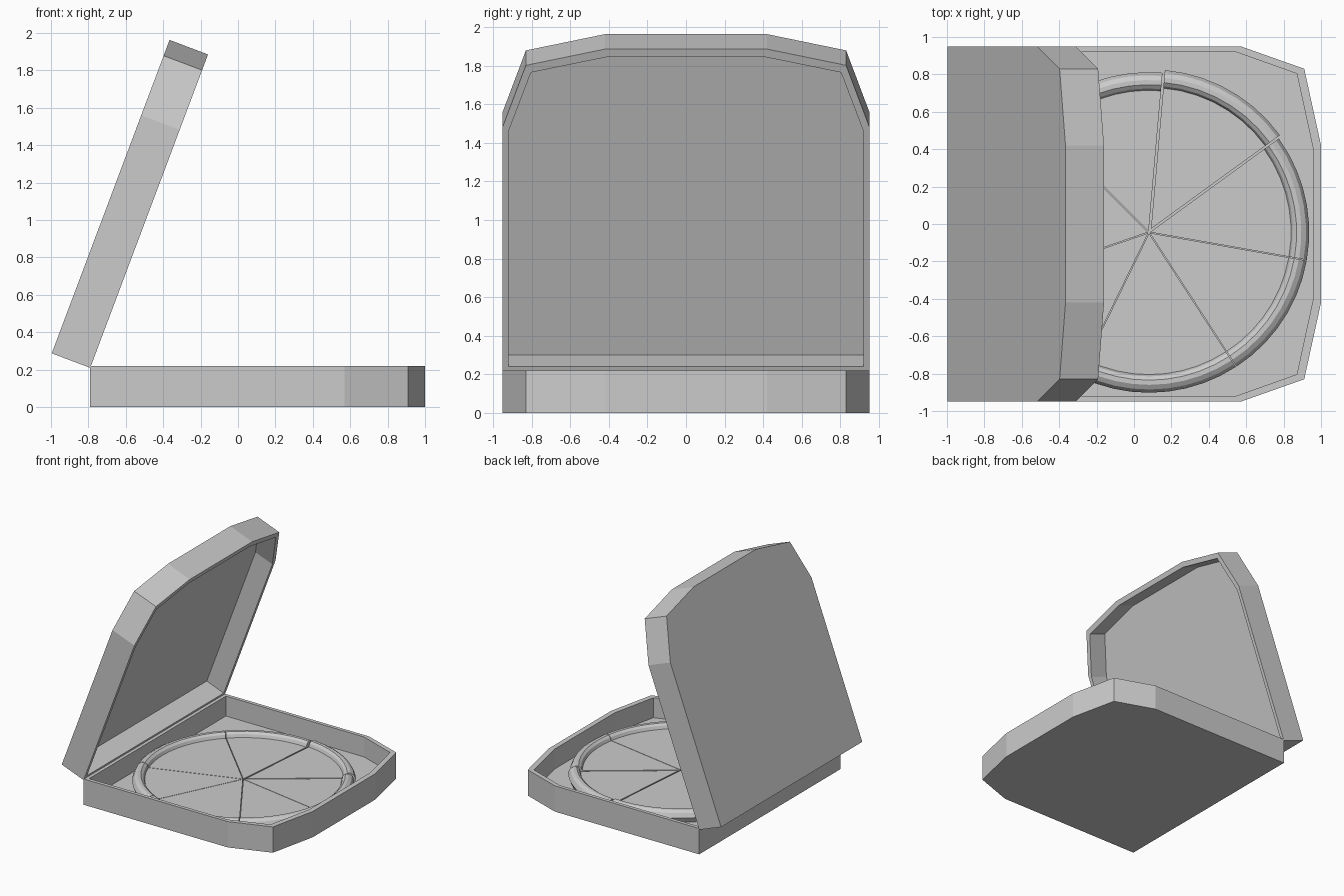
import bpy, bmesh
from math import sin, cos, radians, ceil
from mathutils import Vector

cube = bpy.data.objects.get("Cube")
if cube:
    bpy.data.objects.remove(cube, do_unlink=True)

grey = bpy.data.materials.new("plain_grey")
grey.use_nodes = True
GREY = (0.6, 0.6, 0.6, 1)
grey.diffuse_color = GREY
grey.node_tree.nodes["Principled BSDF"].inputs["Base Color"].default_value = GREY


def finish(name, bm, smooth=False):
    bmesh.ops.remove_doubles(bm, verts=bm.verts, dist=1e-5)
    bmesh.ops.recalc_face_normals(bm, faces=bm.faces)
    mesh = bpy.data.meshes.new(name)
    bm.to_mesh(mesh)
    bm.free()
    mesh.materials.append(grey)
    obj = bpy.data.objects.new(name, mesh)
    bpy.context.collection.objects.link(obj)
    if smooth:
        bpy.ops.object.select_all(action="DESELECT")
        obj.select_set(True)
        bpy.context.view_layer.objects.active = obj
        bpy.ops.object.shade_smooth_by_angle(angle=radians(25))
    return obj


# Tray outline: distance from the hinge, and sideways offset
HALF = [(0, -0.95), (1.36, -0.95), (1.70, -0.83), (1.79, -0.42)]
OUTER = HALF + [(u, -y) for u, y in reversed(HALF)]
INNER = [(0.032 + u * 0.958, y * 0.968) for u, y in OUTER]
DEPTH, CAVITY = 0.22, 0.17


def tray(name, hinge, along, outward):
    """Open tray; its rim plane holds the hinge and its depth runs outward."""
    bm = bmesh.new()

    def loop(points, depth):
        return [bm.verts.new(hinge + along * u + outward * depth + Vector((0, y, 0)))
                for u, y in points]

    loops = [loop(OUTER, DEPTH), loop(OUTER, 0), loop(INNER, 0), loop(INNER, CAVITY)]
    for a, b in zip(loops, loops[1:]):
        for i in range(len(a)):
            j = (i + 1) % len(a)
            bm.faces.new((a[i], a[j], b[j], b[i]))
    bm.faces.new(loops[0])
    bm.faces.new(loops[-1])
    return finish(name, bm)


tray("box_base", Vector((-0.79, 0, DEPTH)), Vector((1, 0, 0)), Vector((0, 0, -1)))
tilt = radians(69.4)
tray("box_lid", Vector((-0.79, 0, 0.21)), Vector((cos(tilt), 0, sin(tilt))),
     Vector((-sin(tilt), 0, cos(tilt))))

# Slice section: flat middle, rounded raised crust, flat underside
SECTION = [(0, 0.105), (0.755, 0.105), (0.765, 0.13), (0.785, 0.145), (0.81, 0.145),
           (0.835, 0.13), (0.852, 0.095), (0.835, 0.052), (0, 0.052)]


def slice_part(name, start, end, shift):
    bm = bmesh.new()
    mid = radians((start + end) / 2)
    cx, cy = 0.08 + shift * cos(mid), -0.045 + shift * sin(mid)
    steps = ceil((end - start) / 7)
    rings = []
    for k in range(steps + 1):
        a = radians(start + (end - start) * k / steps)
        rings.append([bm.verts.new((cx + r * cos(a), cy + r * sin(a), z))
                      for r, z in SECTION])
    for p, q in zip(rings, rings[1:]):
        for i in range(len(SECTION) - 1):
            bm.faces.new((p[i], p[i + 1], q[i + 1], q[i]))
    bm.faces.new(rings[0])
    bm.faces.new(rings[-1])
    bmesh.ops.remove_doubles(bm, verts=bm.verts, dist=1e-5)
    return finish(name, bm, smooth=True)


# Unevenly cut slices, one pulled out a little
cuts = [-161, -116, -57, -10, 36, 85, 135, 199]
for n, (a, b) in enumerate(zip(cuts, cuts[1:]), 1):
    slice_part(f"pizza_slice_{n}", a, b, 0.022 if a == 36 else 0.005)
